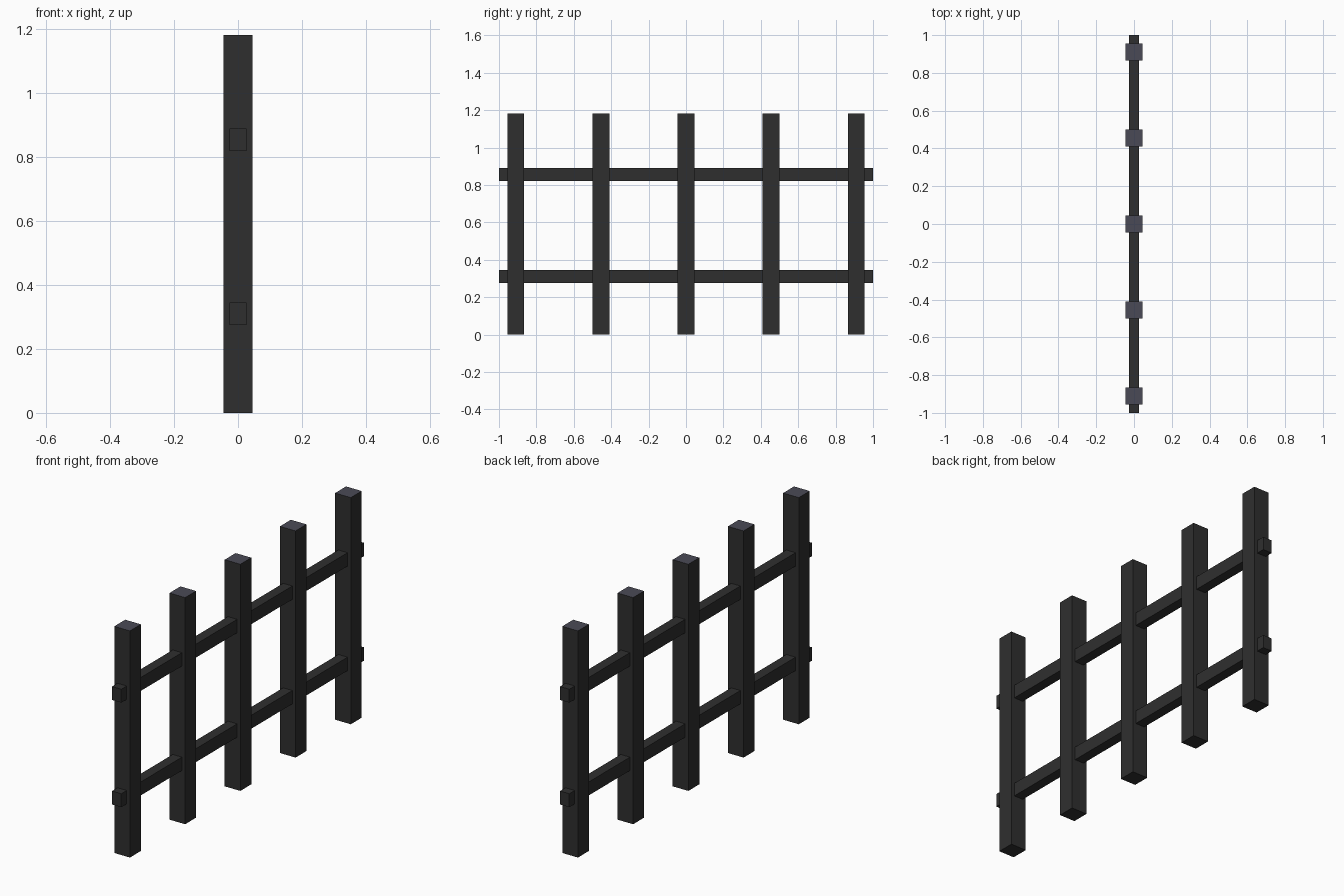
import bpy

if "Cube" in bpy.data.objects:
    bpy.data.objects.remove(bpy.data.objects["Cube"])


def material(name, rgb):
    mat = bpy.data.materials.new(name)
    mat.diffuse_color = (*rgb, 1.0)
    mat.use_nodes = True
    mat.node_tree.nodes["Principled BSDF"].inputs["Base Color"].default_value = mat.diffuse_color
    return mat


DARK = material("dark_metal", (0.028, 0.028, 0.028))
CAP = material("slate_cap", (0.068, 0.068, 0.092))


def box(name, centre, size):
    bpy.ops.mesh.primitive_cube_add(size=1, location=centre)
    obj = bpy.context.object
    obj.name = name
    obj.scale = size
    bpy.ops.object.transform_apply(location=False, rotation=False, scale=True)
    obj.data.materials.append(DARK)
    return obj


# Upright posts with lighter top faces
HEIGHT, WIDTH, SPACING = 1.182, 0.09, 0.455
for i in range(5):
    post = box(f"post_{i + 1}", (0, (i - 2) * SPACING, HEIGHT / 2),
               (WIDTH, WIDTH, HEIGHT))
    post.data.materials.append(CAP)
    for face in post.data.polygons:
        face.material_index = 1 if face.normal.z > 0.5 else 0

# Horizontal rails running through every post
for name, z in (("lower_rail", 0.31), ("upper_rail", 0.855)):
    box(name, (0, 0, z), (0.053, 2.0, 0.07))
